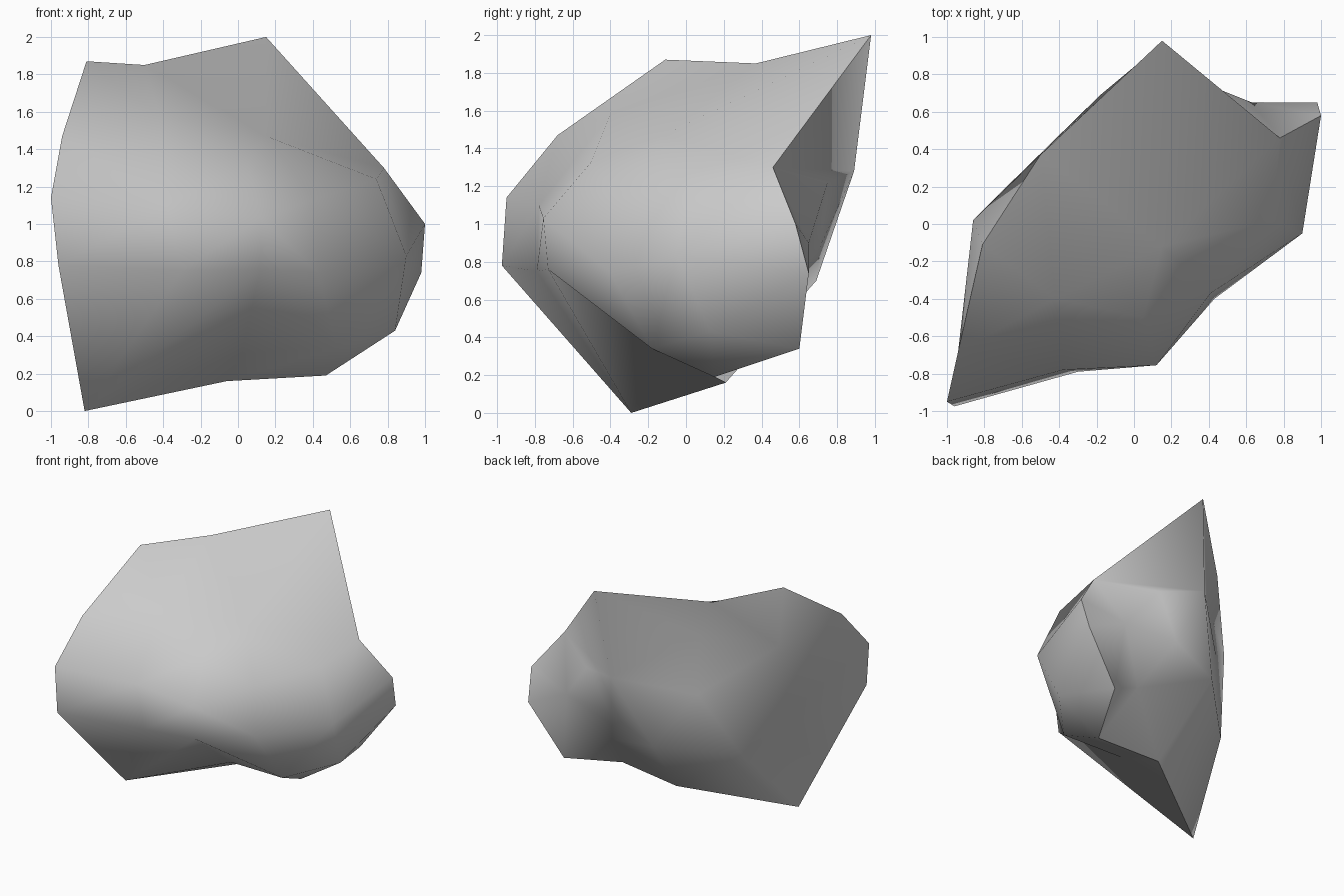
import bpy
import bmesh
from mathutils import Vector
from mathutils.geometry import delaunay_2d_cdt

cube = bpy.data.objects.get("Cube")
if cube:
    bpy.data.objects.remove(cube, do_unlink=True)

# Sharp outer rim shared by the front and back of the shard
rim = [(-.81, -.11, 1.87), (-.5, .37, 1.85), (.15, .98, 2), (.78, .46, 1.3),
       (1, .58, 1), (.98, .65, .74), (.69, .6, .34), (.47, .15, .19),
       (-.06, .21, .16), (-.82, -.29, 0), (-.96, -.975, .78),
       (-1, -.95, 1.14), (-.94, -.68, 1.47)]
rim_elbow = rim[5]

# Bulging front: crown, belly, right flank, underside
crown = [(-.42, -.4, 1.58), (.15, -.12, 1.47), (.05, -.5, 1.33)]
belly_foot = (.12, -.73, .76)
belly = [(-.38, -.78, 1.1), (.12, -.755, 1.03), (-.3, -.79, .75),
         belly_foot, (.41, -.37, 1.13), (.43, -.4, .74)]
flank_foot = (.84, .13, .43)
flank = [(.74, .02, 1.24), (.9, -.05, .83), flank_foot]
keel_right, keel_left = (.53, -.18, .34), (.02, -.12, .31)
front = crown + belly + flank + [keel_right, keel_left]

# Back: dent under the top rim, left side, spine, hollow by the right rim
back_side = [(-.4, .38, 1.56), (-.86, .02, 1.45), (-.66, .22, .58),
             (-.42, .45, 1.1)]
back_spine = [(.06, .89, 1.28), (-.18, .69, .7), (.18, .71, .88)]
back_hollow = [(.38, .75, 1.22), (.63, .65, .9), (.35, .46, .53)]
back = back_side + back_spine + back_hollow

# Axes of the plane in which the rim is an open outline
across = Vector((.819, .574, 0))
upward = Vector((-.243, .346, .906))


def flatten(point):
    p = Vector(point)
    return Vector((p.dot(across), p.dot(upward)))


def add_skin(bm, rim_verts, inner, ridges, reverse):
    """Span the rim with triangles through the inner points and ridges."""
    points = rim + inner
    verts = rim_verts + [bm.verts.new(p) for p in inner]
    flat = [flatten(p) for p in points]
    count = len(rim)
    middle = sum(flat[:count], Vector((0, 0))) / count
    # widen the outline so that overhanging points stay inside it
    for i in range(count):
        flat[i] = middle + (flat[i] - middle) * 1.25
    edges = [(i, (i + 1) % count) for i in range(count)]
    edges += [(points.index(a), points.index(b)) for a, b in ridges]
    result = delaunay_2d_cdt(flat, edges, [], 1, 1e-5)
    faces, origins = result[2], result[3]
    for face in faces:
        corners = [verts[origins[i][0]] for i in face]
        if reverse:
            corners.reverse()
        bm.faces.new(corners)


def make_material(name, colour):
    mat = bpy.data.materials.new(name)
    mat.use_nodes = True
    mat.diffuse_color = colour
    for node in mat.node_tree.nodes:
        if node.type == 'BSDF_PRINCIPLED':
            node.inputs["Base Color"].default_value = colour
            node.inputs["Roughness"].default_value = .8
    return mat


bm = bmesh.new()
rim_verts = [bm.verts.new(p) for p in rim]
ridges = [(keel_left, keel_right), (belly_foot, keel_right),
          (flank_foot, rim_elbow)]
add_skin(bm, rim_verts, front, ridges, False)
add_skin(bm, rim_verts, back, [], True)

# Smooth skins that meet in a hard rim
for face in bm.faces:
    face.smooth = True
for i, vert in enumerate(rim_verts):
    edge = bm.edges.get((vert, rim_verts[i - 1]))
    if edge:
        edge.smooth = False

mesh = bpy.data.meshes.new("rock_shard")
bm.to_mesh(mesh)
bm.free()
mesh.materials.append(make_material("stone grey", (.6, .6, .6, 1)))
shard = bpy.data.objects.new("rock_shard", mesh)
bpy.context.collection.objects.link(shard)
